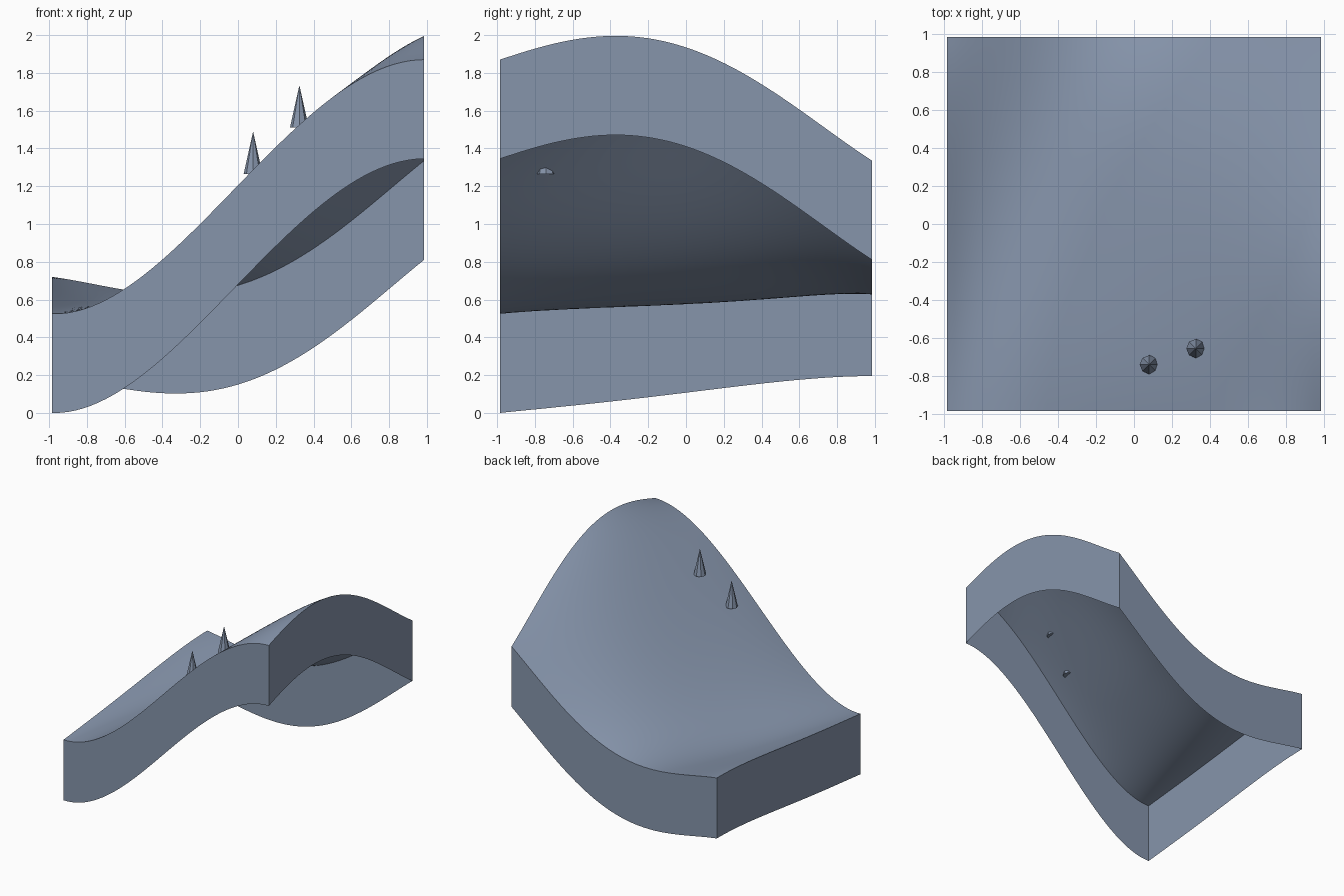
import bpy, bmesh, math

if "Cube" in bpy.data.objects:
    bpy.data.objects.remove(bpy.data.objects["Cube"], do_unlink=True)

HALF = 0.985      # half the width of the square
DEPTH = 0.525     # height of the walls
CELLS = 48

# Heights on five even rows, front to back, each running right to left of the front
HEIGHTS = [
    (0.525, 0.735, 1.205, 1.665, 1.87),
    (0.575, 0.675, 1.11, 1.63, 1.99),
    (0.632, 0.622, 0.965, 1.49, 1.935),
    (0.69, 0.615, 0.82, 1.24, 1.68),
    (0.72, 0.637, 0.675, 0.935, 1.335),
]


def blend(values, t):
    """Smooth curve through evenly spaced values, t from -1 to 1."""
    s = (t + 1) / 2 * (len(values) - 1)
    total = 0
    for i, value in enumerate(values):
        for j in range(len(values)):
            if j != i:
                value *= (s - j) / (i - j)
        total += value
    return total


def height(x, y):
    return blend([blend(row, x / HALF) for row in HEIGHTS], y / HALF)


def make_object(name, bm, material):
    mesh = bpy.data.meshes.new(name)
    bm.to_mesh(mesh)
    bm.free()
    mesh.materials.append(material)
    obj = bpy.data.objects.new(name, mesh)
    bpy.context.collection.objects.link(obj)
    return obj


slate = bpy.data.materials.new("slate_blue")
slate.use_nodes = True
colour = (0.24, 0.30, 0.41, 1)
slate.diffuse_color = colour
slate.node_tree.nodes["Principled BSDF"].inputs["Base Color"].default_value = colour

# Rolling ground sheet
bm = bmesh.new()
bmesh.ops.create_grid(bm, x_segments=CELLS, y_segments=CELLS, size=HALF)
for v in bm.verts:
    v.co.z = height(v.co.x, v.co.y)

# Walls hanging from its rim, open underneath
rim = [e for e in bm.edges if e.is_boundary]
wall = bmesh.ops.extrude_edge_only(bm, edges=rim)["geom"]
for v in wall:
    if isinstance(v, bmesh.types.BMVert):
        v.co.z -= DEPTH
ground = make_object("hill_ground", bm, slate)
bpy.ops.object.select_all(action='DESELECT')
ground.select_set(True)
bpy.context.view_layer.objects.active = ground
bpy.ops.object.shade_smooth_by_angle(angle=math.radians(30))

# Two pointed trees on the slope
for name, x, y, z in (("lower_tree", 0.08, -0.74, 1.265),
                      ("upper_tree", 0.325, -0.655, 1.51)):
    bm = bmesh.new()
    bmesh.ops.create_cone(bm, cap_ends=True, segments=8, radius1=0.05,
                          radius2=0, depth=0.225)
    bmesh.ops.translate(bm, verts=bm.verts, vec=(0, 0, 0.1125))
    tree = make_object(name, bm, slate)
    tree.location = (x, y, z)
